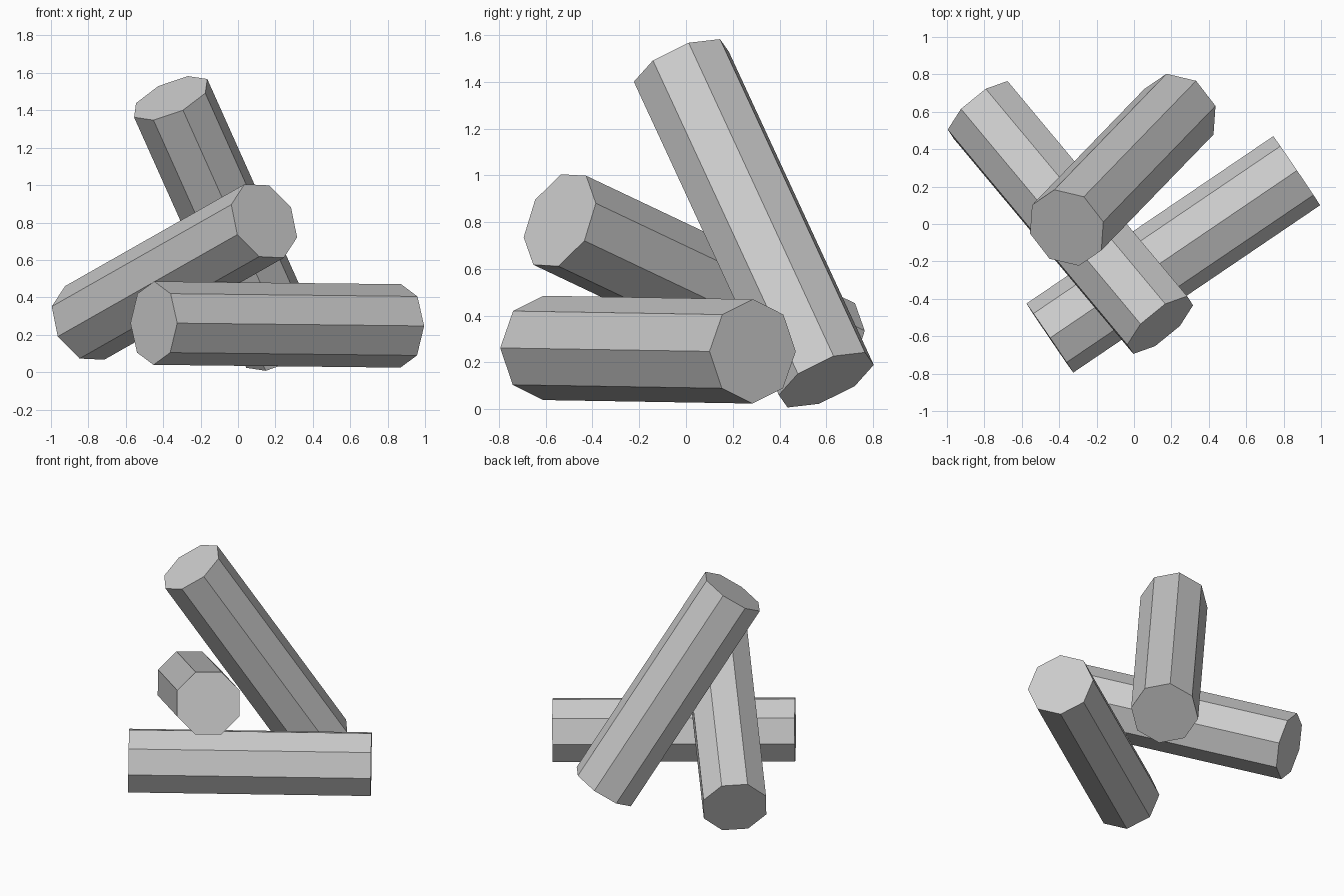
import bpy, bmesh
from mathutils import Vector, Matrix

if "Cube" in bpy.data.objects:
    bpy.data.objects.remove(bpy.data.objects["Cube"])

RADIUS, SIDES = 0.223, 8

grey = bpy.data.materials.new("plain grey")
grey.diffuse_color = (0.6, 0.6, 0.6, 1)
grey.use_nodes = True
grey.node_tree.nodes["Principled BSDF"].inputs["Base Color"].default_value = grey.diffuse_color


def log(name, start, end, corner):
    """Octagonal prism from start to end, with one edge rolled towards corner."""
    start, end = Vector(start), Vector(end)
    axis = (end - start).normalized()
    side = Vector(corner)
    side = (side - axis * side.dot(axis)).normalized()
    turn = Matrix((side, axis.cross(side), axis)).transposed().to_4x4()
    bm = bmesh.new()
    # build the ring from a circle whose first point lies on the local x axis
    ring = [bm.verts.new(Matrix.Rotation(i * 6.2831853 / SIDES, 3, 'Z') @ Vector((RADIUS, 0, 0)))
            for i in range(SIDES)]
    base = bm.faces.new(ring)
    top = bmesh.ops.extrude_face_region(bm, geom=[base], use_keep_orig=True)["geom"]
    bmesh.ops.translate(bm, vec=(0, 0, (end - start).length),
                        verts=[v for v in top if isinstance(v, bmesh.types.BMVert)])
    bmesh.ops.recalc_face_normals(bm, faces=bm.faces)
    bm.transform(Matrix.Translation(start) @ turn)
    mesh = bpy.data.meshes.new(name)
    bm.to_mesh(mesh)
    bm.free()
    mesh.materials.append(grey)
    obj = bpy.data.objects.new(name, mesh)
    bpy.context.collection.objects.link(obj)


# log lying on the ground, and two logs leaning over it
log("lying_log", (-0.45, -0.61, 0.262), (0.87, 0.285, 0.247), (0, 0, 1))
log("resting_log", (-0.82, 0.61, 0.263), (0.14, -0.54, 0.808), (-0.105, 0.005, 0.197))
log("steep_log", (0.24, 0.60, 0.125), (-0.36, -0.02, 1.465), (0.195, 0.03, 0.105))
